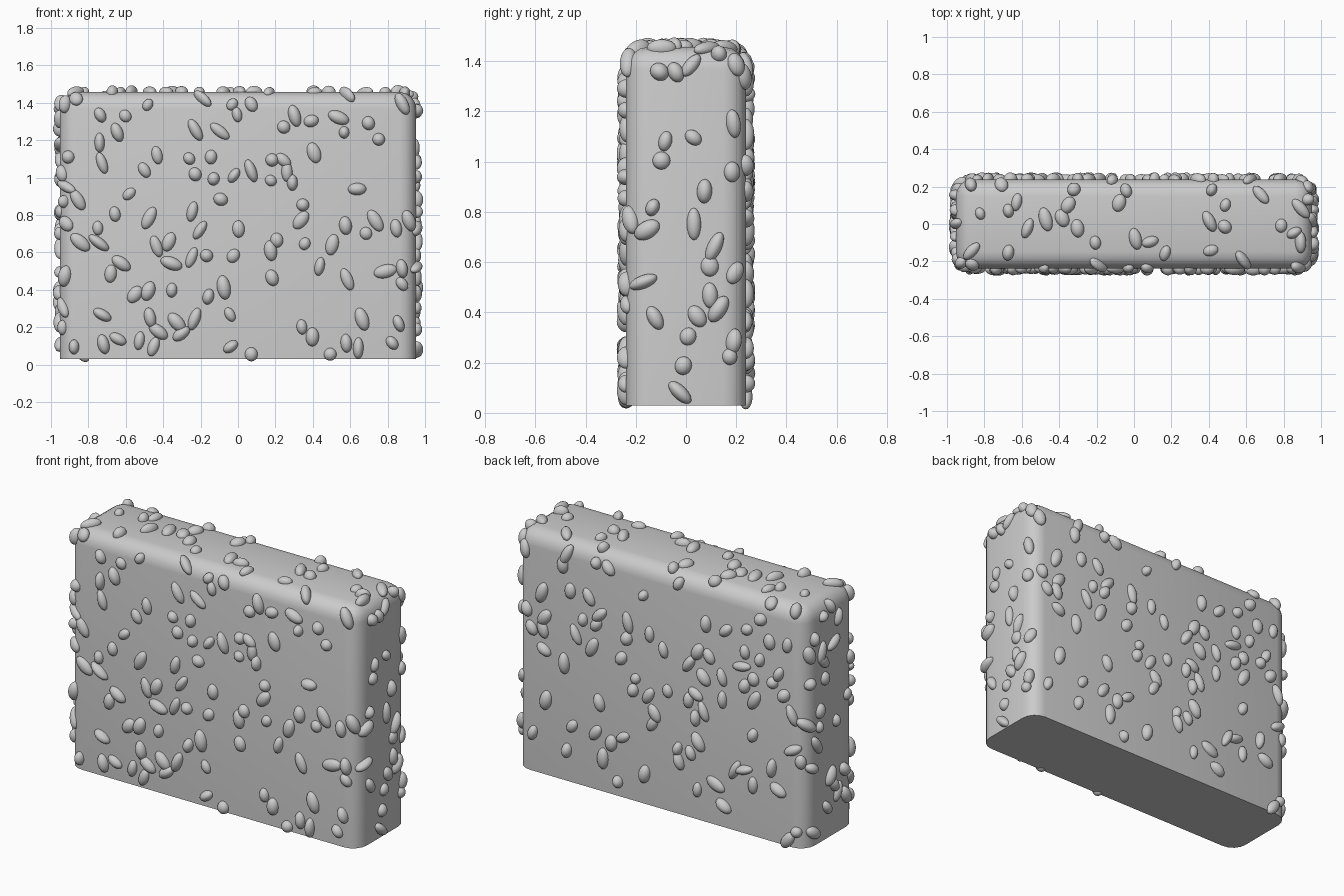
import bpy, bmesh, math, random
from mathutils import Matrix, Vector

if "Cube" in bpy.data.objects:
    bpy.data.objects.remove(bpy.data.objects["Cube"])

random.seed(7)
HX, HY, Z0, Z1 = 0.953, 0.238, 0.03, 1.457
RADIUS = 0.09


def add_object(name, bm, angle):
    mesh = bpy.data.meshes.new(name)
    bm.to_mesh(mesh)
    bm.free()
    obj = bpy.data.objects.new(name, mesh)
    bpy.context.collection.objects.link(obj)
    bpy.ops.object.select_all(action='DESELECT')
    obj.select_set(True)
    bpy.context.view_layer.objects.active = obj
    bpy.ops.object.shade_smooth_by_angle(angle=math.radians(angle))
    return obj


# Slab: rounded top and upright edges, flat sharp base
bm = bmesh.new()
bmesh.ops.create_cube(bm, size=1, matrix=Matrix.Translation((0, 0, (Z0 + Z1) / 2))
                      @ Matrix.Diagonal((2 * HX, 2 * HY, Z1 - Z0, 1)))
edges = [e for e in bm.edges if max(v.co.z for v in e.verts) > 1]
bmesh.ops.bevel(bm, geom=edges, offset=RADIUS, segments=4, profile=0.5, affect='EDGES')
slab = add_object("slab", bm, 50)

# Seeds: flattened ellipsoids scattered evenly over every face but the base
mesh = slab.data
mesh.calc_loop_triangles()
tris = [t for t in mesh.loop_triangles if t.normal.z > -0.5]
areas = [t.area for t in tris]


def surface_point():
    t = random.choices(tris, areas)[0]
    a, b, c = (mesh.vertices[i].co for i in t.vertices)
    u, v = random.random(), random.random()
    if u + v > 1:
        u, v = 1 - u, 1 - v
    return a + (b - a) * u + (c - a) * v, t.normal.copy()


seeds = bmesh.new()
placed = []
while len(placed) < 275:
    p, n = surface_point()
    if p.z < 0.055 or any((p - q).length < 0.06 for q in placed):
        continue
    placed.append(p)
    up = Vector((0, 1, 0)) if n.z > 0.7 else Vector((0, 0, 1))
    side = up.cross(n).normalized()
    up = n.cross(side)
    frame = Matrix((side, up, n)).transposed().to_4x4()
    turn = Matrix.Rotation(random.gauss(0, 0.6), 4, 'Z')
    size = Matrix.Diagonal((random.uniform(0.026, 0.036), random.uniform(0.032, 0.065),
                            random.uniform(0.026, 0.038), 1))
    bmesh.ops.create_icosphere(seeds, subdivisions=3, radius=1,
                               matrix=Matrix.Translation(p) @ frame @ turn @ size)
# Keep the lowest seeds on the ground
for v in seeds.verts:
    v.co.z = max(v.co.z, 0)
add_object("seeds", seeds, 60)
